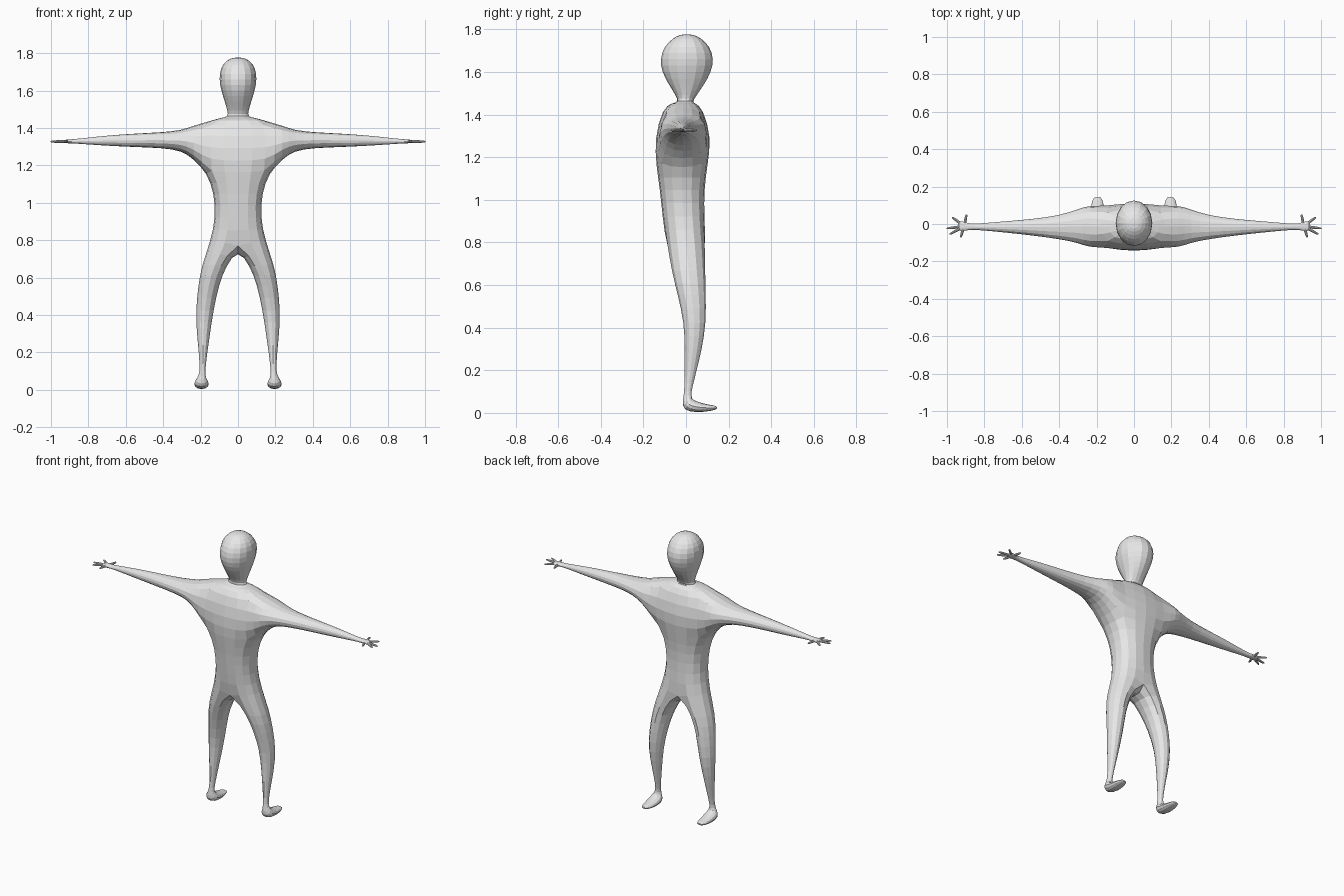
import bpy, bmesh
from math import cos, sin, radians
from mathutils import Vector

cube = bpy.data.objects.get("Cube")
if cube:
    bpy.data.objects.remove(cube, do_unlink=True)

bm = bmesh.new()
X, Y, Z = Vector((1, 0, 0)), Vector((0, 1, 0)), Vector((0, 0, 1))


def octagon(start, corner):
    """Eight unit points; corner sets how boxy the ring is."""
    pts = []
    for k in range(8):
        a = radians(start + 45 * k)
        r = corner * 2 ** 0.5 if (start + 45 * k) % 90 else 1
        pts.append((r * cos(a), r * sin(a)))
    return pts


def ring(center, u, v, unit, fit):
    """Ring of vertices, enlarged by 1/fit to offset subdivision shrinkage."""
    return [bm.verts.new(center + (u * p + v * q) / fit) for p, q in unit]


def bridge(a, b, skip=()):
    n = len(a)
    for k in range(n):
        if k not in skip:
            j = (k + 1) % n
            bm.faces.new((a[k], a[j], b[j], b[k]))


def loft(rings):
    for a, b in zip(rings, rings[1:]):
        bridge(a, b)
    bm.faces.new(rings[-1])


def level(z, hx, y0, y1, corner):
    return ring(Vector((0, (y0 + y1) / 2, z)), X * hx, Y * (y1 - y0) / 2,
                octagon(270, corner), (4 + 2 * corner) / 6)


# Torso: height, half width, front y, back y
torso = [level(*row, 0.82) for row in (
    (0.80, 0.145, -0.098, 0.098),
    (0.92, 0.120, -0.110, 0.085),
    (1.05, 0.127, -0.122, 0.085),
    (1.16, 0.165, -0.140, 0.100),
    (1.29, 0.190, -0.147, 0.120),
    (1.43, 0.170, -0.110, 0.080),
    (1.455, 0.095, -0.065, 0.040))]
for i, (a, b) in enumerate(zip(torso, torso[1:])):
    # Leave arm holes open on both sides of the chest
    bridge(a, b, (1, 2, 5, 6) if i in (3, 4) else ())

# Neck and head
head = [level(*row, 0.72) for row in (
    (1.458, 0.050, -0.035, 0.030),
    (1.49, 0.056, -0.047, 0.048),
    (1.54, 0.070, -0.080, 0.085),
    (1.60, 0.090, -0.113, 0.118),
    (1.66, 0.101, -0.122, 0.131),
    (1.72, 0.094, -0.103, 0.112),
    (1.76, 0.064, -0.060, 0.070),
    (1.778, 0.025, -0.022, 0.030))]
loft([torso[-1]] + head)

# Crotch: saddle point between the legs
hip = torso[0]
hip[0].co = (0, -0.095, 0.775)
hip[4].co = (0, 0.098, 0.77)
crotch = bm.verts.new((0, 0.01, 0.75))

ARM = (  # x, front y, back y, bottom z, top z
    (0.24, -0.125, 0.100, 1.235, 1.412),
    (0.30, -0.100, 0.078, 1.278, 1.388),
    (0.40, -0.080, 0.045, 1.293, 1.377),
    (0.55, -0.060, 0.025, 1.298, 1.370),
    (0.72, -0.042, 0.012, 1.306, 1.358),
    (0.85, -0.030, 0.000, 1.316, 1.342),
    (0.89, -0.032, 0.004, 1.317, 1.340),
    (0.92, -0.040, 0.016, 1.319, 1.337),
    (0.94, -0.033, 0.010, 1.321, 1.335))
LEG = (  # z, inner x, outer x, front y, back y
    (0.66, 0.065, 0.195, -0.066, 0.090),
    (0.56, 0.103, 0.212, -0.040, 0.093),
    (0.42, 0.132, 0.226, -0.008, 0.094),
    (0.30, 0.150, 0.220, -0.006, 0.075),
    (0.18, 0.167, 0.207, -0.006, 0.045),
    (0.09, 0.177, 0.203, -0.008, 0.022))
FOOT = (  # y, z, tilt, half width, half height
    (0.006, 0.064, 20, 0.024, 0.024),
    (0.008, 0.038, 50, 0.038, 0.034),
    (0.050, 0.027, 90, 0.039, 0.026),
    (0.100, 0.023, 90, 0.034, 0.016),
    (0.135, 0.024, 90, 0.025, 0.011),
    (0.146, 0.024, 90, 0.012, 0.005))
FINGER_TIPS = ((0.895, 0.052), (0.973, 0.037), (1.003, -0.024),
               (0.988, -0.056), (0.927, -0.072))
HEX = [(cos(radians(a)), sin(radians(a))) for a in range(240, 600, 60)]
DIAMOND = [(1, 0), (0, 1), (-1, 0), (0, -1)]

for s in (1, -1):
    def side(r, k):
        return r[k if s == 1 else (8 - k) % 8]

    # Arm and palm, grown from the chest opening
    low, mid, top = torso[3:6]
    hole = [side(low, 1), side(low, 2), side(low, 3), side(mid, 3),
            side(top, 3), side(top, 2), side(top, 1), side(mid, 1)]
    rings = [hole]
    for x, y0, y1, z0, z1 in ARM:
        rings.append(ring(Vector((s * x, (y0 + y1) / 2, (z0 + z1) / 2)),
                          Y * (y1 - y0) / 2, Z * (z1 - z0) / 2,
                          octagon(225, 0.74), 0.913))
    loft(rings)

    # Fingers fanning out of the palm
    root = Vector((s * 0.908, -0.012, 1.328))
    for tx, ty in FINGER_TIPS:
        tip = Vector((s * tx, ty, 1.327))
        across = (tip - root).cross(Z).normalized()
        rings = [ring(root.lerp(tip, t), across * r, Z * r, DIAMOND, 0.667)
                 for t, r in ((0.1, 0.008), (0.55, 0.0075), (0.9, 0.006), (1, 0.003))]
        bm.faces.new(rings[0])
        loft(rings)

    # Leg, then foot turning toward the toes
    rings = [[side(hip, k) for k in range(5)] + [crotch]]
    for z, x0, x1, y0, y1 in LEG:
        rings.append(ring(Vector((s * (x0 + x1) / 2, (y0 + y1) / 2, z)),
                          X * s * (x1 - x0) / 2, Y * (y1 - y0) / 2, HEX, 0.833))
    for y, z, tilt, hx, hv in FOOT:
        up = Y * cos(radians(tilt)) + Z * sin(radians(tilt))
        rings.append(ring(Vector((s * 0.195, y, z)), X * s * hx, up * hv, HEX, 0.833))
    loft(rings)

# Remove the unused vertices in the middle of the arm openings
bmesh.ops.delete(bm, geom=[v for v in bm.verts if not v.link_faces], context='VERTS')
bmesh.ops.recalc_face_normals(bm, faces=bm.faces[:])

mesh = bpy.data.meshes.new("body")
bm.to_mesh(mesh)
bm.free()
body = bpy.data.objects.new("body", mesh)
bpy.context.scene.collection.objects.link(body)

# Plain grey material
grey = bpy.data.materials.new("light_grey")
grey.use_nodes = True
color = (0.8, 0.8, 0.8, 1)
grey.diffuse_color = color
grey.node_tree.nodes["Principled BSDF"].inputs["Base Color"].default_value = color
mesh.materials.append(grey)

# Rounded but faceted surface
sub = body.modifiers.new("subdivision", 'SUBSURF')
sub.levels = sub.render_levels = 1
